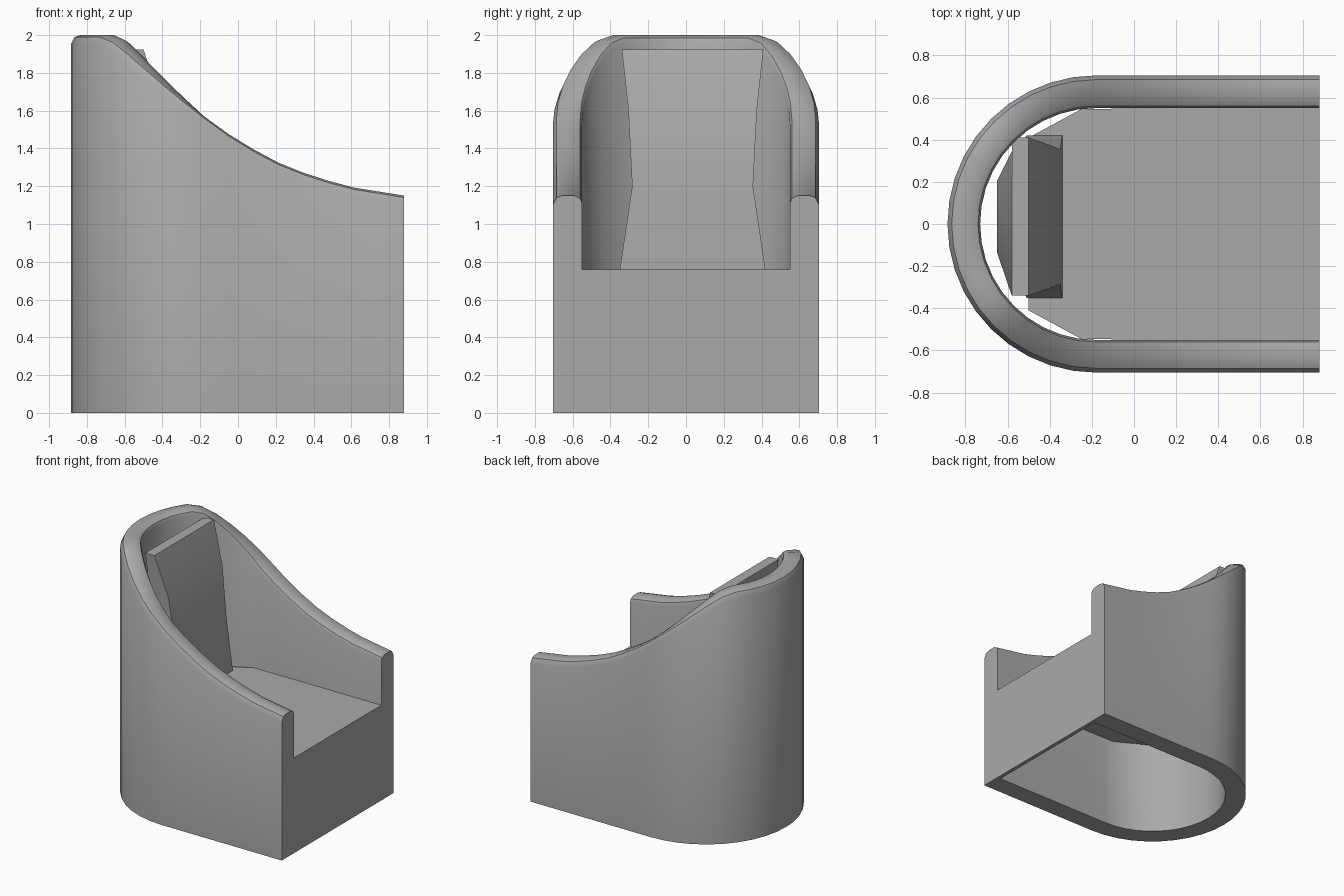
import bpy, bmesh, math

cube = bpy.data.objects.get("Cube")
if cube:
    bpy.data.objects.remove(cube)

# One plain grey upholstery colour
grey = bpy.data.materials.new("grey_upholstery")
grey.use_nodes = True
colour = (0.4, 0.4, 0.4, 1)
grey.diffuse_color = colour
grey.node_tree.nodes["Principled BSDF"].inputs["Base Color"].default_value = colour

FRONT, SEAT_Z, CENTRE, R_OUT, R_IN = 0.88, 0.76, -0.18, 0.705, 0.55


def finish(name, bm, angle=40):
    bmesh.ops.recalc_face_normals(bm, faces=bm.faces)
    mesh = bpy.data.meshes.new(name)
    bm.to_mesh(mesh)
    bm.free()
    mesh.materials.append(grey)
    obj = bpy.data.objects.new(name, mesh)
    bpy.context.collection.objects.link(obj)
    bpy.ops.object.select_all(action="DESELECT")
    obj.select_set(True)
    bpy.context.view_layer.objects.active = obj
    bpy.ops.object.shade_smooth_by_angle(angle=math.radians(angle))
    return obj


def loft(name, loops):
    """Skin a row of closed loops and cap both ends."""
    bm = bmesh.new()
    rows = [[bm.verts.new(p) for p in loop] for loop in loops]
    for a, b in zip(rows, rows[1:]):
        for i in range(len(a)):
            j = (i + 1) % len(a)
            bm.faces.new((a[i], a[j], b[j], b[i]))
    bm.faces.new(rows[0])
    bm.faces.new(rows[-1])
    return finish(name, bm)


# Sweeping height of the arms and back
RIM = [(-0.66, 2.0), (-0.6, 1.955), (-0.53, 1.89), (-0.4, 1.765), (-0.2, 1.585),
       (0, 1.44), (0.2, 1.33), (0.4, 1.25), (0.6, 1.195), (0.88, 1.15)]


def rim_height(x):
    if x <= RIM[0][0]:
        return RIM[0][1]
    for (xa, za), (xb, zb) in zip(RIM, RIM[1:]):
        if x <= xb:
            return za + (zb - za) * (x - xa) / (xb - xa)
    return RIM[-1][1]


# Curved shell: a softened wall section carried round a U-shaped plan
def wall_section(x, dx, dy):
    def at(r, z):
        return (x + dx * r, dy * r, z)
    top = rim_height(x + dx * (R_OUT + R_IN) / 2)
    return [at(R_OUT, 0), at(R_OUT, top - 0.05), at(R_OUT - 0.02, top - 0.01),
            at(R_OUT - 0.05, top), at(R_IN + 0.04, top), at(R_IN + 0.01, top - 0.015),
            at(R_IN, top - 0.04), at(R_IN, 0)]


arm_xs = [FRONT + (CENTRE - FRONT) * i / 8 for i in range(8)]
stations = [(x, 0, 1) for x in arm_xs]
for i in range(21):
    a = math.pi * (0.5 + i / 20)
    stations.append((CENTRE, math.cos(a), math.sin(a)))
stations += [(x, 0, -1) for x in reversed(arm_xs)]
loft("curved_shell", [wall_section(*s) for s in stations])

# Seat and front panel: plates inside the shell
def plate(name, outline, offset):
    loft(name, [outline, [tuple(c + d for c, d in zip(p, offset)) for p in outline]])


seat_half = [(FRONT, 0.56), (-0.25, 0.545), (-0.5, 0.41)]
seat = seat_half + [(x, -y) for x, y in reversed(seat_half)]
plate("seat", [(x, y, SEAT_Z) for x, y in seat], (0, 0, -0.03))
plate("front_panel", [(FRONT, -0.56, 0), (FRONT, 0.56, 0),
                      (FRONT, 0.56, SEAT_Z), (FRONT, -0.56, SEAT_Z)], (-0.03, 0, 0))


# Back cushion: leaning block, slightly waisted and narrowing to its top edge
def cushion_loop(z, front, back, half):
    mid = 0.035
    side = (front + back) / 2 - 0.04
    ys = [(front, half), (side, half), (back, half * 0.5)]
    return ([(x, mid + y, z) for x, y in ys]
            + [(x, mid - y, z) for x, y in reversed(ys)])


loft("back_cushion", [cushion_loop(SEAT_Z, -0.34, -0.6, 0.385),
                      cushion_loop(1.2, -0.35, -0.65, 0.32),
                      cushion_loop(1.6, -0.40, -0.65, 0.34),
                      cushion_loop(1.925, -0.5, -0.58, 0.375)])
